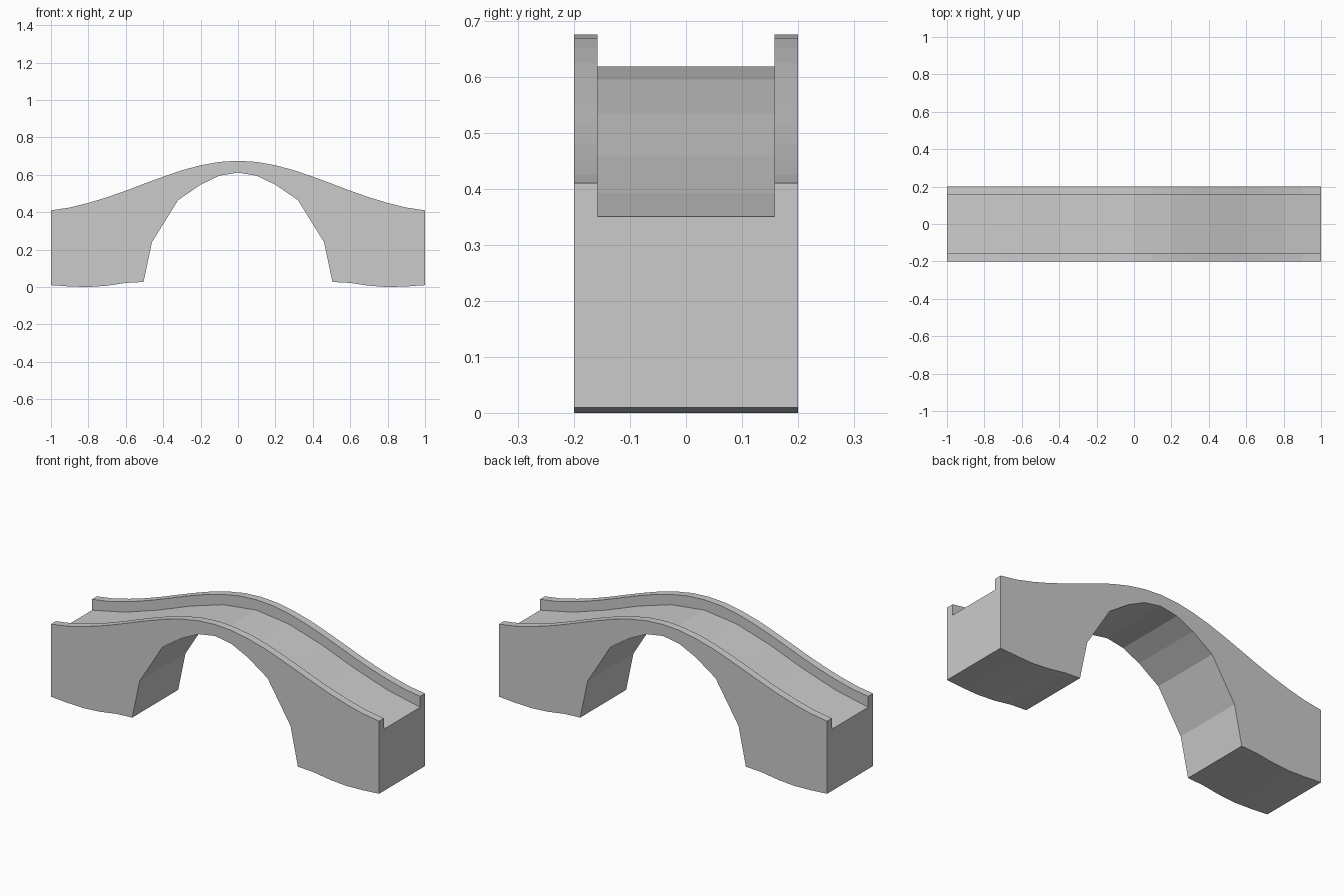
import bpy, bmesh

if "Cube" in bpy.data.objects:
    bpy.data.objects.remove(bpy.data.objects["Cube"])

W, INNER = 0.2, 0.158      # half width outside / between the parapets

# Half profiles from the middle (x = 0) to the end (x = 1)
rail = [0.675, 0.669, 0.651, 0.624, 0.59, 0.553, 0.515, 0.48, 0.45, 0.425, 0.41]
deck_key = [0.618, 0.594, 0.533, 0.457, 0.392, 0.35]
under = [(0, 0.612), (0.1, 0.595), (0.2, 0.547), (0.32, 0.465), (0.46, 0.24),
         (0.505, 0.027), (0.6, 0.022), (0.7, 0.007), (0.8, 0.0), (0.9, 0.003), (1, 0.01)]


def deck(i):
    """Deck height at station i; the deck has half as many segments."""
    a = deck_key[i // 2]
    return a if i % 2 == 0 else (a + deck_key[i // 2 + 1]) / 2


bm = bmesh.new()

# Upper surface: parapet tops, inner walls and deck
upper = []
for s in range(-10, 11):
    i = abs(s)
    t, d = rail[i], deck(i)
    section = [(-W, t), (-INNER, t), (-INNER, d), (INNER, d), (INNER, t), (W, t)]
    upper.append([bm.verts.new((s / 10, y, z)) for y, z in section])

# Underside: arch opening and feet
outline = [(-x, z) for x, z in reversed(under[1:])] + under
lower = [[bm.verts.new((x, y, z)) for y in (-W, W)] for x, z in outline]

for rows in (upper, lower):
    for a, b in zip(rows, rows[1:]):
        for j in range(len(a) - 1):
            bm.faces.new((a[j], b[j], b[j + 1], a[j + 1]))

# Side walls, one quad strip per side
for k in (0, -1):
    for i in range(len(upper) - 1):
        bm.faces.new((lower[i][k], lower[i + 1][k], upper[i + 1][k], upper[i][k]))

# End walls with the channel notch
for e in (0, -1):
    bm.faces.new([lower[e][0]] + upper[e] + [lower[e][1]])

bmesh.ops.recalc_face_normals(bm, faces=bm.faces)
mesh = bpy.data.meshes.new("arched_bridge")
bm.to_mesh(mesh)
bm.free()
bridge = bpy.data.objects.new("arched_bridge", mesh)
bpy.context.collection.objects.link(bridge)
